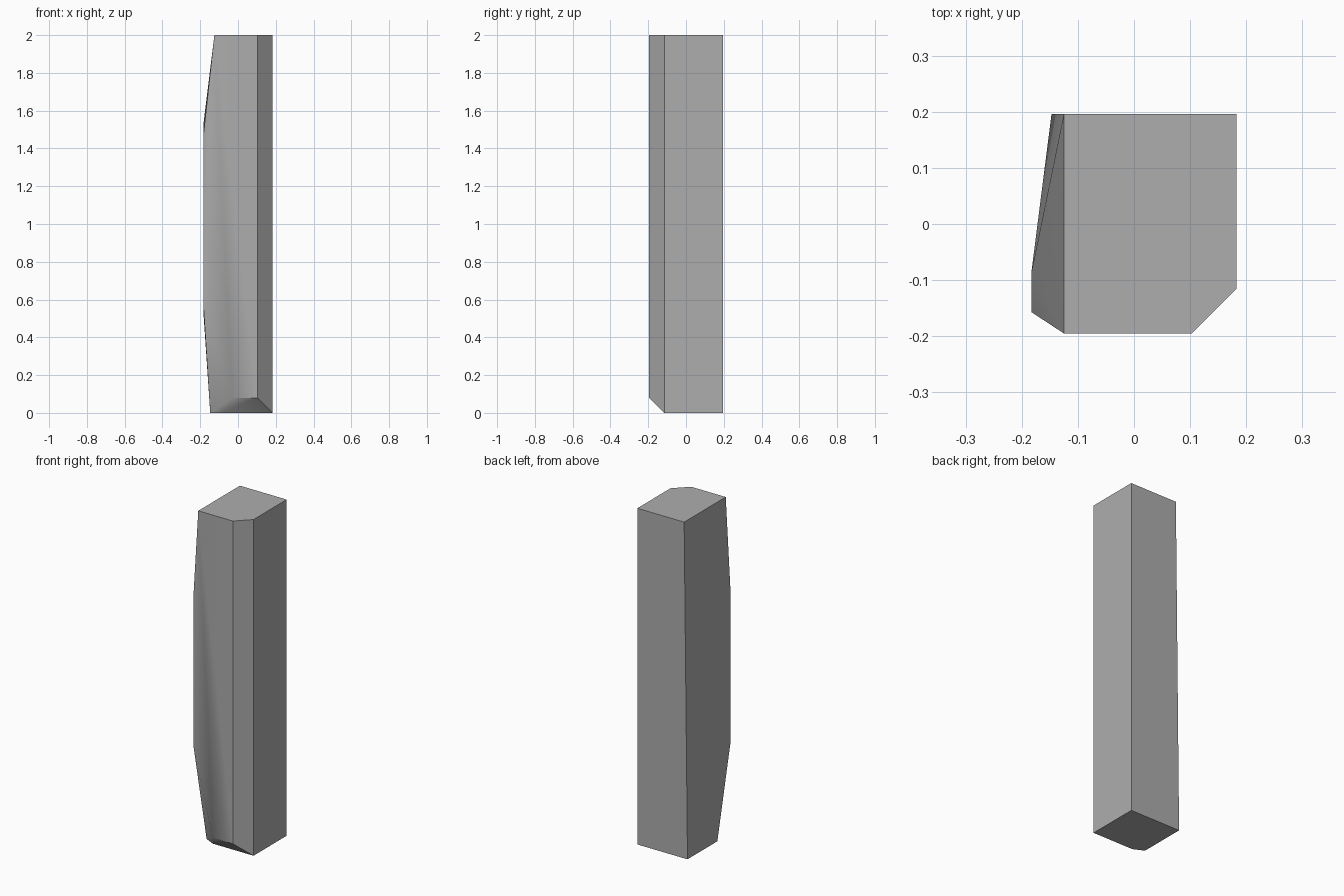
import bpy, bmesh, math

if "Cube" in bpy.data.objects:
    bpy.data.objects.remove(bpy.data.objects["Cube"], do_unlink=True)

# Stone colour
stone = bpy.data.materials.new("stone grey")
stone.use_nodes = True
grey = (0.42, 0.42, 0.42, 1)
stone.diffuse_color = grey
stone.node_tree.nodes["Principled BSDF"].inputs["Base Color"].default_value = grey

RIGHT, BACK, FRONT, TOP = 0.183, 0.196, -0.195, 2.0
CUT = 0.08              # width of the chamfers
BULGE = -0.183          # outermost x of the worn side

# Corner points of the convex block
top = [(x, y, TOP) for x, y in [(-0.125, BACK), (RIGHT, BACK),
       (RIGHT, FRONT + CUT), (RIGHT - CUT, FRONT), (-0.125, FRONT)]]
bottom = [(x, y, 0) for x, y in [(-0.147, BACK), (RIGHT, BACK),
          (RIGHT, FRONT + CUT), (-0.085, FRONT + CUT), (-0.147, -0.085)]]
front_chamfer = [(RIGHT - CUT, FRONT, CUT), (-0.03, FRONT, CUT)]
bulge = [(BULGE, -0.157, 1.47), (BULGE, -0.157, 0.57),
         (BULGE, -0.087, 1.53), (BULGE, -0.087, 0.53)]

# Wrap the points in a hull and merge flat triangles
bm = bmesh.new()
for p in top + bottom + front_chamfer + bulge:
    bm.verts.new(p)
bmesh.ops.convex_hull(bm, input=bm.verts[:])
bmesh.ops.dissolve_limit(bm, angle_limit=math.radians(0.5),
                         verts=bm.verts[:], edges=bm.edges[:])
bmesh.ops.recalc_face_normals(bm, faces=bm.faces[:])
mesh = bpy.data.meshes.new("stone_pillar")
bm.to_mesh(mesh)
bm.free()
mesh.materials.append(stone)

pillar = bpy.data.objects.new("stone_pillar", mesh)
bpy.context.collection.objects.link(pillar)

# Soften only the shallow worn creases
bpy.ops.object.select_all(action='DESELECT')
pillar.select_set(True)
bpy.context.view_layer.objects.active = pillar
bpy.ops.object.shade_smooth_by_angle(angle=math.radians(30))
